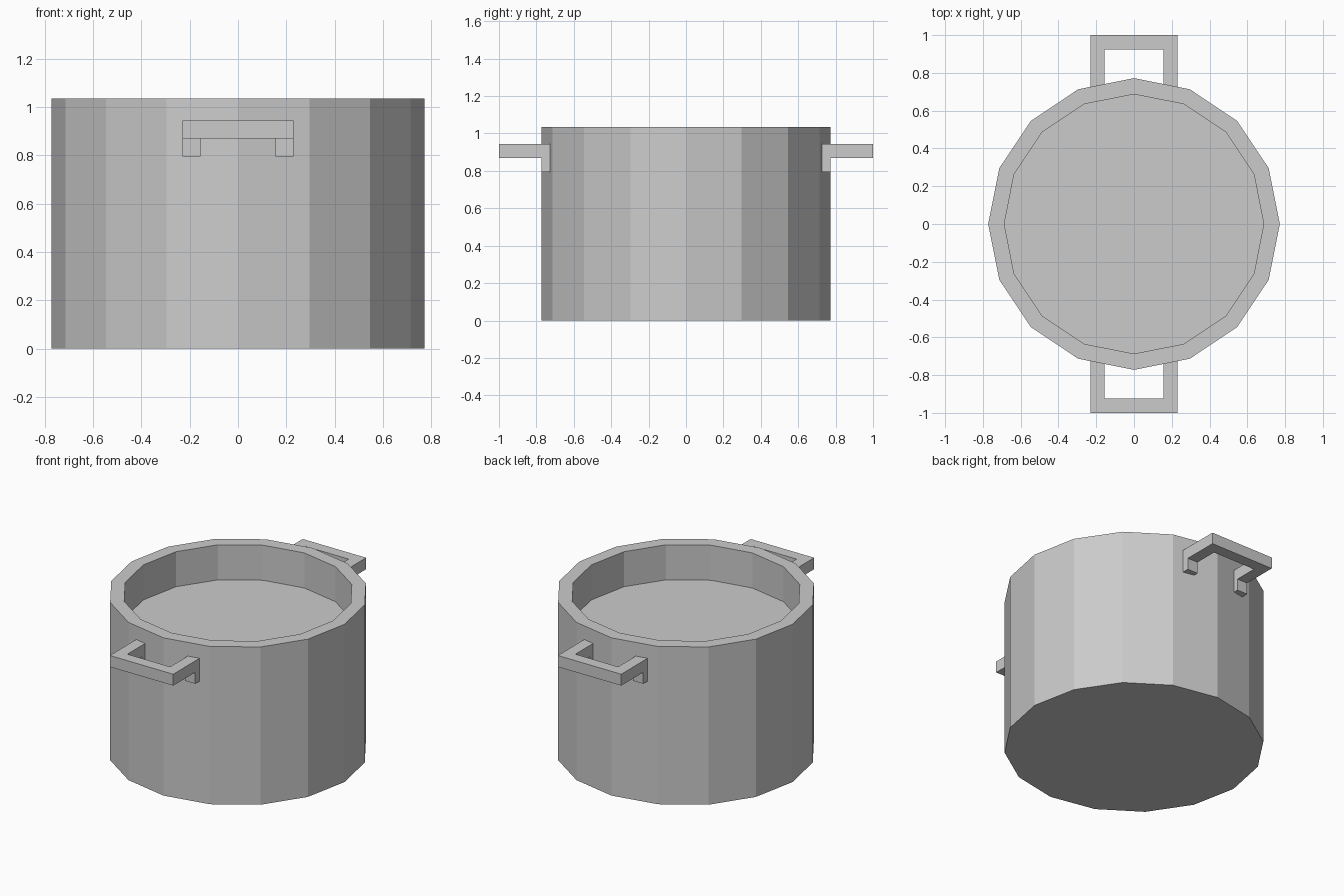
import bpy, bmesh
from math import cos, sin, pi

if "Cube" in bpy.data.objects:
    bpy.data.objects.remove(bpy.data.objects["Cube"])

SIDES = 16


def make_object(name, bm):
    bmesh.ops.recalc_face_normals(bm, faces=bm.faces)
    mesh = bpy.data.meshes.new(name)
    bm.to_mesh(mesh)
    bm.free()
    obj = bpy.data.objects.new(name, mesh)
    bpy.context.collection.objects.link(obj)
    return obj


def lathe(name, profile):
    """Stack faceted rings from (radius, z) pairs and cap both ends."""
    bm = bmesh.new()
    rings = [[bm.verts.new((r * cos(2 * pi * i / SIDES), r * sin(2 * pi * i / SIDES), z))
              for i in range(SIDES)] for r, z in profile]
    for low, high in zip(rings, rings[1:]):
        for i in range(SIDES):
            j = (i + 1) % SIDES
            bm.faces.new((low[i], low[j], high[j], high[i]))
    bm.faces.new(rings[0])
    bm.faces.new(rings[-1])
    return make_object(name, bm)


def extrude_outline(bm, points, direction):
    """Turn a planar outline into a solid."""
    face = bm.faces.new([bm.verts.new(p) for p in points])
    result = bmesh.ops.extrude_face_region(bm, geom=[face], use_keep_orig=True)
    verts = [v for v in result["geom"] if isinstance(v, bmesh.types.BMVert)]
    bmesh.ops.translate(bm, verts=verts, vec=direction)


def handle(name, side):
    bm = bmesh.new()
    # U-shaped grip, its ends following the faceted wall
    grip = [(-0.23, 0.724), (-0.23, 1.0), (0.23, 1.0), (0.23, 0.724),
            (0.155, 0.739), (0.155, 0.925), (-0.155, 0.925), (-0.155, 0.739)]
    extrude_outline(bm, [(x, y * side, 0.87) for x, y in grip], (0, 0, 0.075))
    # Mounting tabs under the grip ends
    for s in (-1, 1):
        tab = [(0.155, 0.739), (0.155, 0.772), (0.23, 0.772), (0.23, 0.724)]
        extrude_outline(bm, [(x * s, y * side, 0.795) for x, y in tab], (0, 0, 0.075))
    return make_object(name, bm)


# Pot body with thick rim and recessed contents level
lathe("pot_body", [(0.772, 0), (0.772, 1.035), (0.687, 1.035), (0.687, 0.805)])

# Side handles
handle("front_handle", -1)
handle("back_handle", 1)
